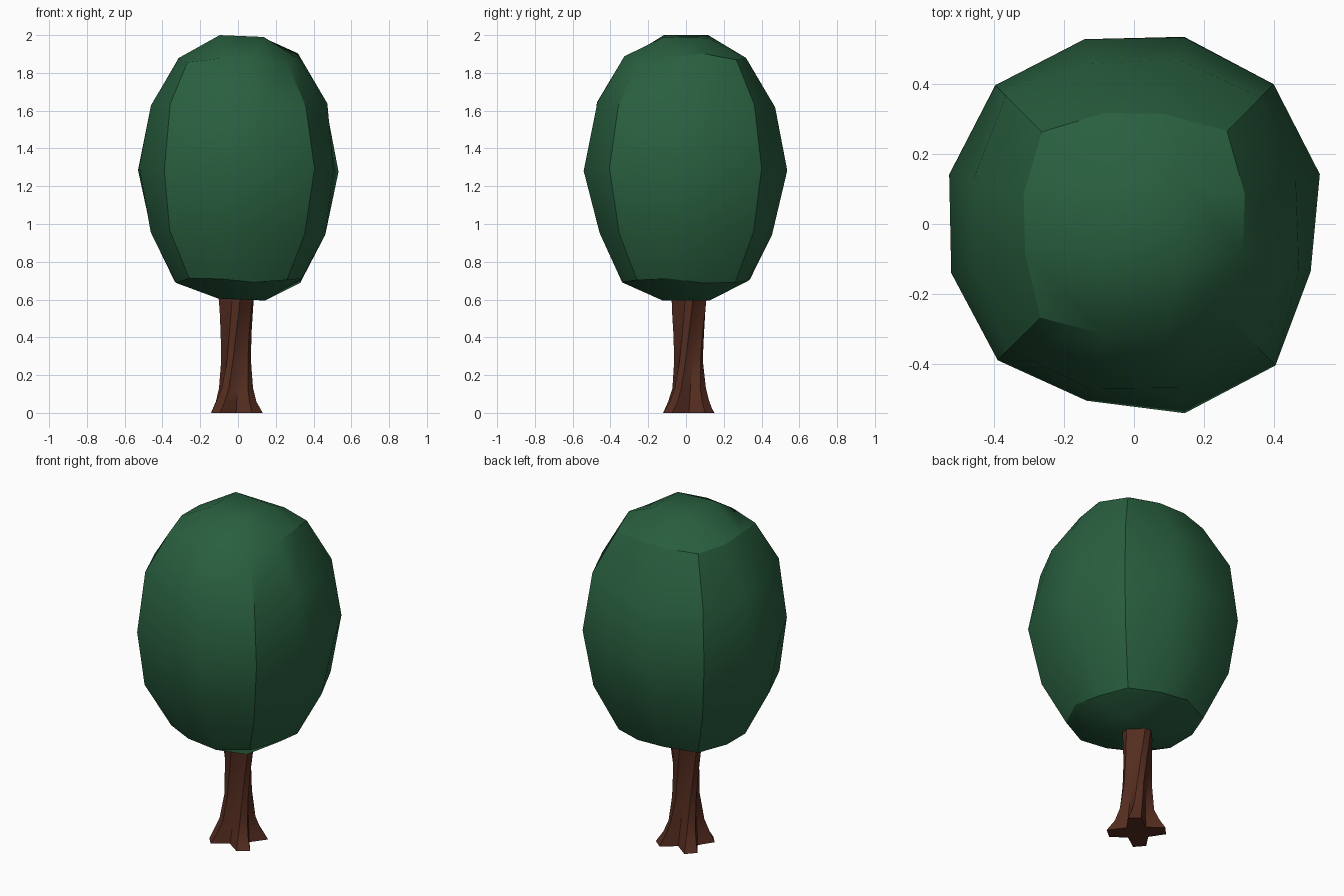
import bpy, bmesh, math, random

if "Cube" in bpy.data.objects:
    bpy.data.objects.remove(bpy.data.objects["Cube"])

random.seed(4)


def material(name, color):
    m = bpy.data.materials.new(name)
    m.diffuse_color = (*color, 1)
    m.use_nodes = True
    m.node_tree.nodes["Principled BSDF"].inputs["Base Color"].default_value = m.diffuse_color
    return m


def finish(bm, name, mat, angle):
    bmesh.ops.recalc_face_normals(bm, faces=bm.faces)
    me = bpy.data.meshes.new(name)
    bm.to_mesh(me)
    bm.free()
    ob = bpy.data.objects.new(name, me)
    bpy.context.collection.objects.link(ob)
    me.materials.append(mat)
    bpy.ops.object.select_all(action='DESELECT')
    ob.select_set(True)
    bpy.context.view_layer.objects.active = ob
    bpy.ops.object.shade_smooth_by_angle(angle=math.radians(angle))
    return ob


def bridge(bm, a, b):
    n = len(a)
    for i in range(n):
        j = (i + 1) % n
        bm.faces.new((a[i], a[j], b[j], b[i]))


def cap(bm, ring, r, z, lift):
    """3x3 quad cap: corners of the ring sit at indices 1, 4, 7, 10."""
    inner = []
    for k in range(4):
        a = math.radians(45 + 90 * k)
        inner.append(bm.verts.new((0.02 + r * math.cos(a), r * math.sin(a), z + lift[k])))
    bm.faces.new(inner)
    for k in range(4):
        c = 1 + 3 * k
        v = [ring[(c + d) % 12] for d in (-1, 0, 1, 2)]
        bm.faces.new((v[0], v[1], v[2], inner[k]))
        bm.faces.new((v[2], v[3], inner[(k + 1) % 4], inner[k]))


# Crown: rounded box with 3 segments per side, (z, side radius, corner radius)
mid = [.551, .566, .555, .548, .562, .548, .542, .552, .524, .561, .573, .524]
levels = [(.70, .345, .37), (.955, .472, .505), (1.29, 0, 0),
          (1.63, .482, .515), (1.89, .33, .375)]
bm = bmesh.new()
rings = []
for z, rs, rc in levels:
    ring = []
    for i in range(12):
        a = math.radians(15 + 30 * i)
        corner = i % 3 == 1
        r = (rc if corner else rs) + random.uniform(-.008, .008) if rs else mid[i]
        dz = random.uniform(-.015, .015)
        if corner and z > 1.8:
            dz -= .03
        ring.append(bm.verts.new((r * math.cos(a), r * math.sin(a), z + dz)))
    rings.append(ring)
for a, b in zip(rings, rings[1:]):
    bridge(bm, a, b)
cap(bm, rings[0], .175, .60, (-.005, .005, .005, -.005))
cap(bm, rings[-1], .165, 1.99, (-.005, .01, .01, 0))
finish(bm, "crown", material("leaves", (.022, .115, .05)), 30)

# Trunk: four flared roots twisting upward, (z, ridge radius, valley radius, twist)
profile = [(0, .16, .075, 0), (.06, .125, .07, 3), (.13, .096, .062, 8),
           (.28, .078, .060, 20), (.42, .079, .064, 32),
           (.55, .088, .072, 42), (.66, .098, .082, 48)]
bm = bmesh.new()
rings = []
for z, rr, rv, tw in profile:
    ring = []
    for k in range(4):
        for off, r in ((-13, rr), (13, rr), (45, rv)):
            a = math.radians(45 + 90 * k + off + tw)
            r *= random.uniform(.96, 1.04)
            ring.append(bm.verts.new((-.01 + r * math.cos(a), .015 + r * math.sin(a), z)))
    rings.append(ring)
for a, b in zip(rings, rings[1:]):
    bridge(bm, a, b)
bm.faces.new(rings[0])
bm.faces.new(rings[-1])
finish(bm, "trunk", material("bark", (.09, .026, .014)), 30)
